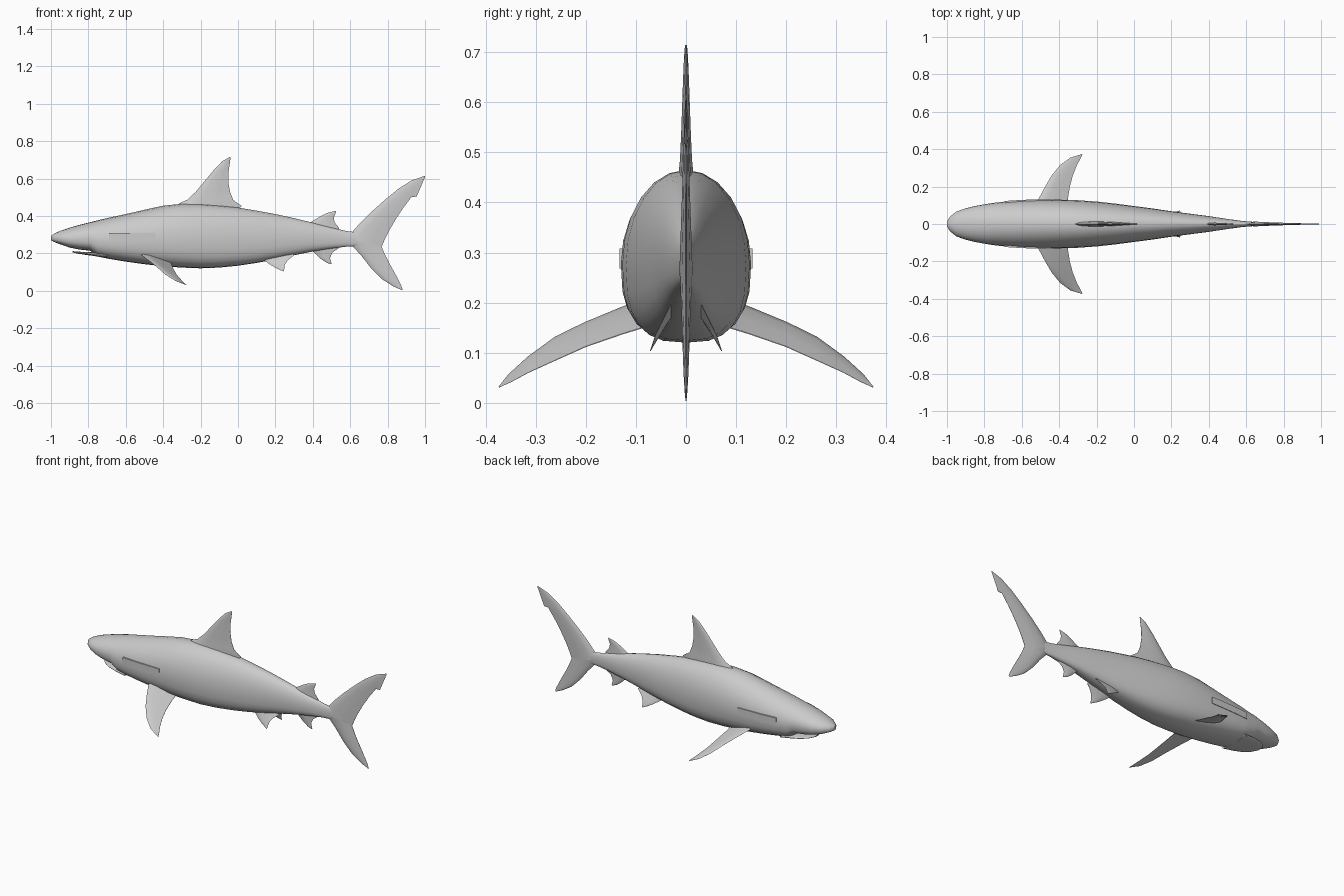
import bpy, math
from mathutils import Vector

grey = bpy.data.materials.new("shark grey")
grey.diffuse_color = (0.6, 0.6, 0.6, 1)


def finish(name, verts, faces, angle=40):
    mesh = bpy.data.meshes.new(name)
    mesh.from_pydata(verts, [], faces)
    mesh.materials.append(grey)
    obj = bpy.data.objects.new(name, mesh)
    bpy.context.collection.objects.link(obj)
    bpy.ops.object.select_all(action='DESELECT')
    obj.select_set(True)
    bpy.context.view_layer.objects.active = obj
    bpy.ops.object.mode_set(mode='EDIT')
    bpy.ops.mesh.select_all(action='SELECT')
    bpy.ops.mesh.normals_make_consistent(inside=False)
    bpy.ops.object.mode_set(mode='OBJECT')
    bpy.ops.object.shade_smooth_by_angle(angle=math.radians(angle))
    return obj


def loft(name, rings):
    """Skin closed rings of equal length and cap both ends."""
    n = len(rings[0])
    verts = [p for r in rings for p in r]
    faces = [(i*n + j, i*n + (j+1) % n, (i+1)*n + (j+1) % n, (i+1)*n + j)
             for i in range(len(rings) - 1) for j in range(n)]
    faces += [tuple(range(n)), tuple(range(len(verts) - n, len(verts)))]
    return finish(name, verts, faces)


def section(station, a):
    """Body outline point: rounded back, flatter belly."""
    x, top, bot, w = station
    c, s = math.cos(a), math.sin(a)
    mid = bot + (top - bot) * 0.45
    e = 1.0 if s > 0 else 0.72
    y = w * math.copysign(abs(c) ** e, c)
    z = mid + ((top - mid) if s > 0 else (mid - bot)) * math.copysign(abs(s) ** e, s)
    return Vector((x, y, z))


def ring(station, n=24):
    return [section(station, 2 * math.pi * k / n) for k in range(n)]


# Body stations: x, top, bottom, half width
body = [(-1.0, .293, .270, .012), (-.985, .304, .262, .038), (-.95, .321, .248, .066),
        (-.90, .337, .231, .084), (-.85, .352, .221, .096), (-.79, .367, .214, .107),
        (-.75, .377, .183, .113), (-.68, .393, .169, .121), (-.60, .410, .156, .126),
        (-.50, .433, .142, .129), (-.40, .455, .131, .130), (-.30, .465, .124, .127),
        (-.20, .464, .120, .120), (-.10, .456, .124, .109), (0, .445, .134, .096),
        (.10, .428, .149, .083), (.20, .410, .168, .068), (.30, .388, .190, .055),
        (.40, .364, .210, .042), (.50, .338, .226, .027), (.58, .319, .236, .016),
        (.63, .313, .238, .012), (.69, .300, .240, .007), (.72, .285, .250, .003)]
loft("body", [ring(s) for s in body])

# Lower jaw, leaving a thin mouth gap below the snout
jaw = [(-.885, .212, .205, .02), (-.86, .210, .199, .052), (-.82, .207, .193, .075),
       (-.77, .207, .186, .088), (-.70, .205, .174, .095)]
loft("lower_jaw", [ring(s) for s in jaw])


def station_at(x):
    for a, b in zip(body, body[1:]):
        if a[0] <= x <= b[0]:
            t = (x - a[0]) / (b[0] - a[0])
            return tuple(p + (q - p) * t for p, q in zip(a, b))


# Flat gill panels on both flanks
for side, label in ((-1, "right"), (1, "left")):
    rows = []
    for i in range(6):
        st = station_at(-.69 + .05 * i)
        rows.append([Vector((st[0], side * (st[3] + .003), z)) for z in (.268, .308)]
                    + [Vector((st[0], side * (st[3] - .012), z)) for z in (.308, .268)])
    loft(label + "_gill_panel", rows)


def fin(name, rows, mirror=False):
    """Rows of (leading point, trailing point, half thickness), root to tip."""
    rings = []
    for lead, trail, t in rows:
        lead, trail = [Vector(p if len(p) == 3 else (p[0], 0, p[1])) for p in (lead, trail)]
        flat = len(rows[0][0]) == 3 and name.startswith("pectoral")
        out = Vector((0, .35, .94)) if flat else Vector((0, 1, 0))
        prof = [(0, 0), (.08, .6), (.3, 1), (.65, .65), (1, .08),
                (1, -.08), (.65, -.65), (.3, -1), (.08, -.6)]
        rings.append([lead.lerp(trail, u) + out * (t * v) for u, v in prof])
    loft(name, rings)
    if mirror:
        loft(name + "_mirrored", [[Vector((p.x, -p.y, p.z)) for p in r] for r in rings])


# Dorsal fins
fin("dorsal_fin", [((-.34, .445), (.00, .435), .016), ((-.31, .470), (.02, .453), .014),
                   ((-.27, .487), (-.025, .485), .012), ((-.225, .53), (-.043, .53), .010),
                   ((-.18, .585), (-.052, .585), .008), ((-.13, .645), (-.050, .64), .006),
                   ((-.085, .692), (-.043, .685), .004), ((-.045, .715), (-.04, .712), .002)])
fin("second_dorsal_fin", [((.37, .355), (.54, .325), .008), ((.40, .374), (.54, .337), .006),
                          ((.44, .398), (.517, .365), .005), ((.48, .417), (.512, .39), .004),
                          ((.522, .427), (.524, .422), .001)])

# Anal and pelvic fins
fin("anal_fin", [((.38, .220), (.54, .245), .008), ((.405, .206), (.545, .233), .006),
                 ((.44, .172), (.505, .205), .005), ((.47, .152), (.492, .175), .004),
                 ((.498, .141), (.50, .146), .001)])
fin("pelvic_fin", [((.11, .025, .20), (.28, .025, .205), .007),
                   ((.14, .036, .162), (.30, .034, .190), .006),
                   ((.175, .052, .138), (.265, .048, .162), .005),
                   ((.21, .063, .118), (.25, .06, .138), .003),
                   ((.243, .071, .103), (.246, .07, .108), .001)], mirror=True)

# Pectoral fins sweep out, back and down
fin("pectoral_fin", [((-.53, .08, .205), (-.36, .07, .155), .012),
                     ((-.515, .125, .190), (-.355, .125, .138), .011),
                     ((-.475, .20, .160), (-.343, .20, .112), .009),
                     ((-.44, .26, .132), (-.327, .26, .085), .007),
                     ((-.395, .315, .092), (-.305, .315, .060), .005),
                     ((-.34, .355, .056), (-.287, .348, .042), .003),
                     ((-.277, .374, .032), (-.276, .372, .031), .001)], mirror=True)

# Crescent tail with a notch near the upper tip
fin("tail_upper_lobe", [((.59, .275), (.768, .235), .013), ((.61, .314), (.785, .275), .012),
                        ((.66, .370), (.81, .325), .010), ((.72, .428), (.845, .385), .008),
                        ((.79, .490), (.885, .445), .006), ((.85, .539), (.928, .502), .005),
                        ((.86, .547), (.955, .503), .004), ((.93, .591), (.975, .550), .003),
                        ((.998, .614), (1.0, .608), .001)])
fin("tail_lower_lobe", [((.59, .275), (.768, .235), .013), ((.615, .236), (.785, .195), .011),
                        ((.66, .187), (.805, .155), .009), ((.71, .122), (.833, .105), .007),
                        ((.77, .062), (.858, .058), .005), ((.83, .024), (.873, .028), .003),
                        ((.877, .003), (.88, .007), .001)])
